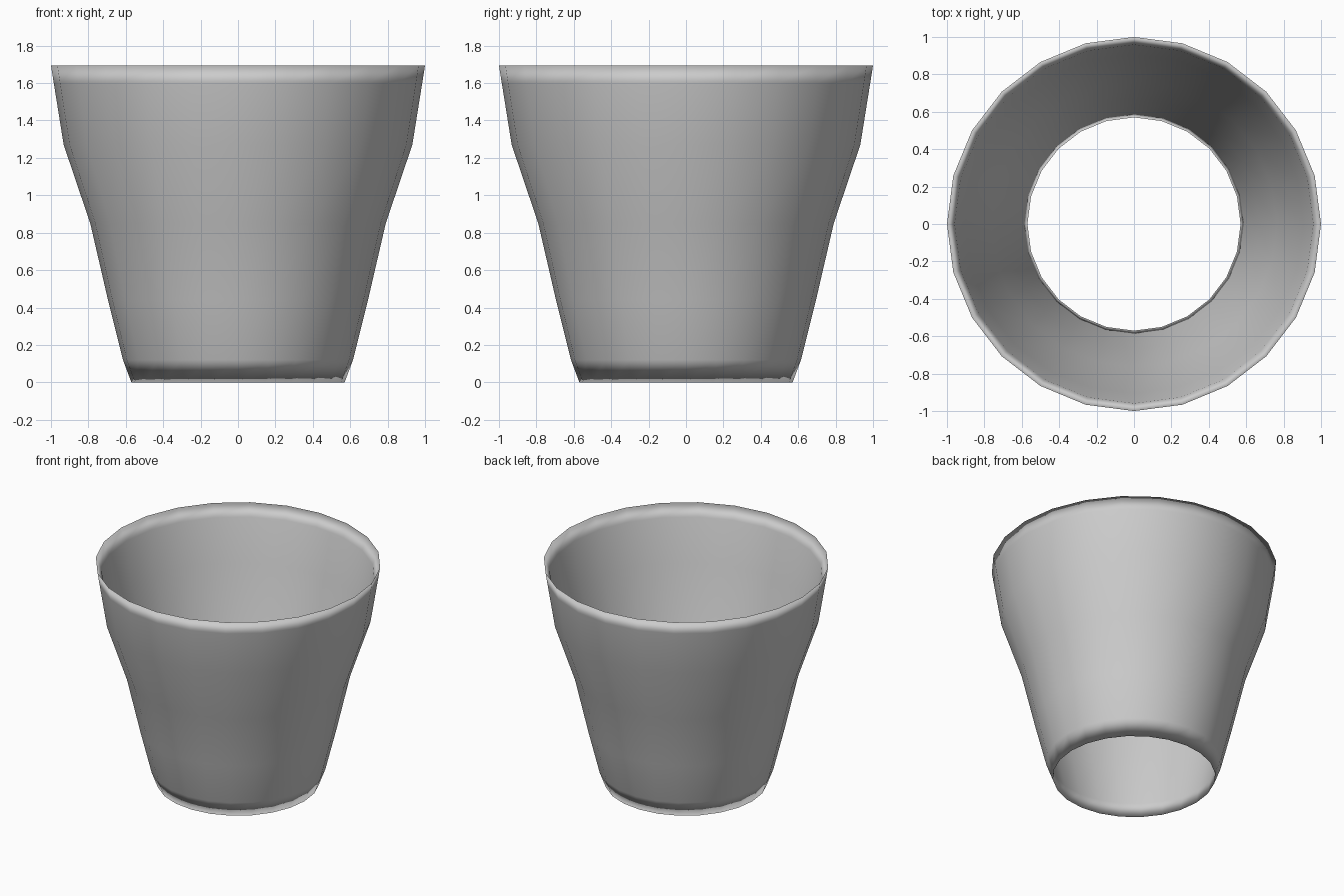
import bpy, bmesh
from math import cos, sin, tau

if "Cube" in bpy.data.objects:
    bpy.data.objects.remove(bpy.data.objects["Cube"])

SIDES = 24
WALL = 0.026
# Wall profile (radius, height): outer skin upward, then inner skin downward;
# the two skins share a thin edge at the top rim and at the open bottom
outer = [(0.57, 0.0), (0.615, 0.12), (0.695, 0.44), (0.79, 0.85),
         (0.932, 1.27), (0.985, 1.60), (1.0, 1.695)]
inner = [(r - WALL, z) for r, z in reversed(outer[1:-1])]
profile = outer + inner

bm = bmesh.new()
rings = [[bm.verts.new((r * cos(tau * i / SIDES), r * sin(tau * i / SIDES), z))
          for i in range(SIDES)] for r, z in profile]
for k, low in enumerate(rings):
    high = rings[(k + 1) % len(rings)]
    for i in range(SIDES):
        j = (i + 1) % SIDES
        face = bm.faces.new((low[i], low[j], high[j], high[i]))
        face.smooth = True
bmesh.ops.recalc_face_normals(bm, faces=bm.faces[:])

# Open tapered cup
mesh = bpy.data.meshes.new("tapered_cup")
bm.to_mesh(mesh)
bm.free()
cup = bpy.data.objects.new("tapered_cup", mesh)
bpy.context.collection.objects.link(cup)
